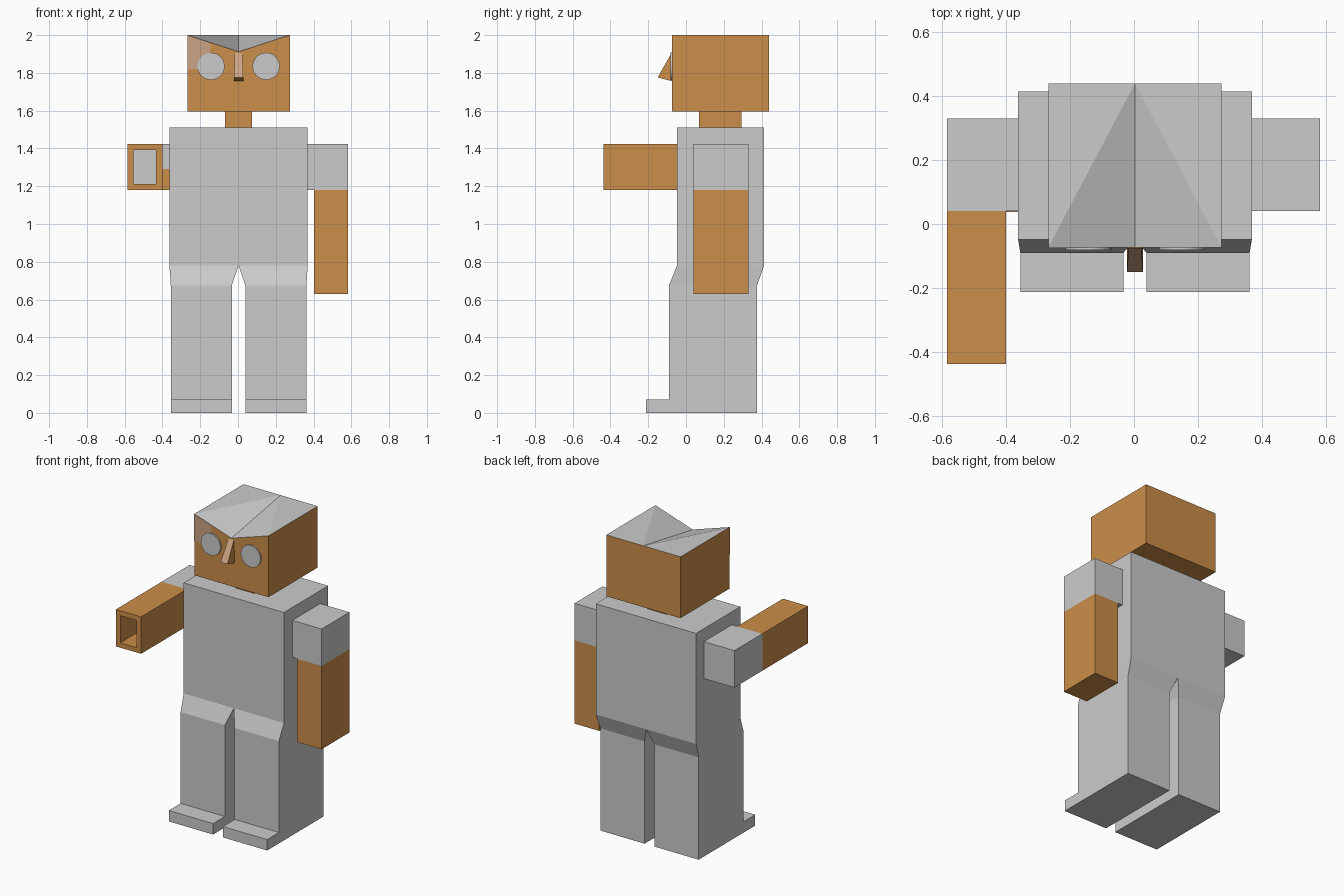
import bpy, bmesh, math
from mathutils import Matrix

if "Cube" in bpy.data.objects:
    bpy.data.objects.remove(bpy.data.objects["Cube"])

CX = 0.003  # body centre line


def material(name, rgb):
    m = bpy.data.materials.new(name)
    m.diffuse_color = (*rgb, 1)
    m.use_nodes = True
    m.node_tree.nodes["Principled BSDF"].inputs["Base Color"].default_value = m.diffuse_color
    return m


GREY = material("grey", (0.60, 0.60, 0.60))
BROWN = material("brown", (0.60, 0.27, 0.067))
TAN = material("tan", (0.60, 0.37, 0.23))


def finish(name, bm, *mats):
    bmesh.ops.recalc_face_normals(bm, faces=bm.faces)
    me = bpy.data.meshes.new(name)
    bm.to_mesh(me)
    bm.free()
    for m in mats:
        me.materials.append(m)
    ob = bpy.data.objects.new(name, me)
    bpy.context.collection.objects.link(ob)
    return ob


def loft(bm, rings):
    """Rings are (x0, x1, y0, y1, z) rectangles from bottom to top."""
    loops = [[bm.verts.new(p) for p in ((a, c, z), (b, c, z), (b, d, z), (a, d, z))]
             for a, b, c, d, z in rings]
    bm.faces.new(loops[0])
    bm.faces.new(loops[-1])
    for lo, hi in zip(loops, loops[1:]):
        for i in range(4):
            j = (i + 1) % 4
            bm.faces.new((lo[i], lo[j], hi[j], hi[i]))
    bmesh.ops.recalc_face_normals(bm, faces=bm.faces)


def box(name, mat, x0, x1, y0, y1, z0, z1):
    bm = bmesh.new()
    loft(bm, [(x0, x1, y0, y1, z0), (x0, x1, y0, y1, z1)])
    return finish(name, bm, mat)


# Torso and neck
box("torso", GREY, CX - 0.366, CX + 0.366, -0.048, 0.414, 0.78, 1.51)
box("neck", BROWN, CX - 0.072, CX + 0.072, 0.07, 0.295, 1.51, 1.597)

# Legs taper into the hips and stand on flat feet
for side, s in (("left", 1), ("right", -1)):
    def span(a, b):
        return tuple(sorted((CX + s * a, CX + s * b)))
    bm = bmesh.new()
    loft(bm, [(*span(0.036, 0.359), -0.09, 0.376, 0),
              (*span(0.036, 0.359), -0.09, 0.376, 0.675),
              (*span(0, 0.366), -0.048, 0.414, 0.78)])
    finish(side + "_leg", bm, GREY)
    box(side + "_foot", GREY, *span(0.036, 0.359), -0.213, -0.09, 0, 0.072)

# Sleeves, hanging left forearm
box("left_sleeve", GREY, 0.365, 0.582, 0.04, 0.331, 1.18, 1.424)
box("right_sleeve", GREY, -0.585, -0.362, 0.04, 0.331, 1.18, 1.424)
box("left_forearm", BROWN, 0.402, 0.582, 0.04, 0.331, 0.63, 1.18)
box("sleeve_patch", BROWN, -0.402, -0.363, 0.037, 0.04, 1.18, 1.29)

# Raised right forearm, hollow from the front with a grey end wall
bm = bmesh.new()
loft(bm, [(-0.585, -0.401, -0.438, 0.04, 1.18), (-0.585, -0.401, -0.438, 0.04, 1.424)])
front = min(bm.faces, key=lambda f: f.calc_center_median().y)
bmesh.ops.inset_region(bm, faces=[front], thickness=0.032, use_even_offset=True)
hole = bmesh.ops.extrude_face_region(bm, geom=[front])["geom"]
if front.is_valid:
    bmesh.ops.delete(bm, geom=[front], context="FACES_ONLY")
bmesh.ops.translate(bm, vec=(0, 0.473, 0),
                    verts=[v for v in hole if isinstance(v, bmesh.types.BMVert)])
for f in hole:
    if isinstance(f, bmesh.types.BMFace):
        f.material_index = 1
finish("right_forearm", bm, BROWN, GREY)

# Head with a grey top that dips to a point at the forehead
x0, x1, y0, y1, z0, z1, dip = CX - 0.271, CX + 0.271, -0.073, 0.44, 1.595, 2.0, 1.912
bm = bmesh.new()
b = [bm.verts.new(p) for p in ((x0, y0, z0), (x1, y0, z0), (x1, y1, z0), (x0, y1, z0))]
fl, fr, br, bl, tip, back = [bm.verts.new(p) for p in (
    (x0, y0, z1), (x1, y0, z1), (x1, y1, z1), (x0, y1, z1), (CX, y0, dip), (CX, y1, z1))]
for loop in ((b[3], b[2], b[1], b[0]), (b[0], b[1], fr, tip, fl), (b[1], b[2], br, fr),
             (b[2], b[3], bl, back, br), (b[3], b[0], fl, bl),
             (fl, tip, back), (tip, fr, back), (fl, back, bl), (fr, br, back)):
    bm.faces.new(loop)
bmesh.ops.recalc_face_normals(bm, faces=bm.faces)
for f in bm.faces:
    f.material_index = 1 if f.normal.z > 0.5 else 0
finish("head", bm, BROWN, GREY)

# Pale patch on the corner of the forehead
bm = bmesh.new()
f = bm.faces.new([bm.verts.new((x, y0 - 0.002, z)) for x, z in (
    (x0, 1.82), (-0.145, 1.82), (-0.145, 1.958), (x0, 1.999))])
ext = bmesh.ops.extrude_face_region(bm, geom=[f])["geom"]
bmesh.ops.translate(bm, vec=(0, 0.002, 0),
                    verts=[v for v in ext if isinstance(v, bmesh.types.BMVert)])
finish("forehead_patch", bm, TAN)

# Round eyes
for side, s in (("left", 1), ("right", -1)):
    bm = bmesh.new()
    bmesh.ops.create_cone(bm, cap_ends=True, segments=32, radius1=0.072, radius2=0.072,
                          depth=0.009, matrix=Matrix.Translation((CX + s * 0.146, -0.0775, 1.835))
                          @ Matrix.Rotation(math.pi / 2, 4, "X"))
    finish(side + "_eye", bm, GREY)

# Wedge nose with a paler bridge
bm = bmesh.new()
rows = [[bm.verts.new((CX + s * w, y, z)) for s in (-1, 1)]
        for w, y, z in ((0.02, -0.076, 1.906), (0.025, -0.15, 1.776), (0.025, -0.074, 1.756))]
for i in range(3):
    a, c = rows[i], rows[(i + 1) % 3]
    bm.faces.new((a[0], a[1], c[1], c[0])).material_index = 1 if i == 0 else 0
for k in (0, 1):
    bm.faces.new([r[k] for r in rows])
finish("nose", bm, BROWN, TAN)
